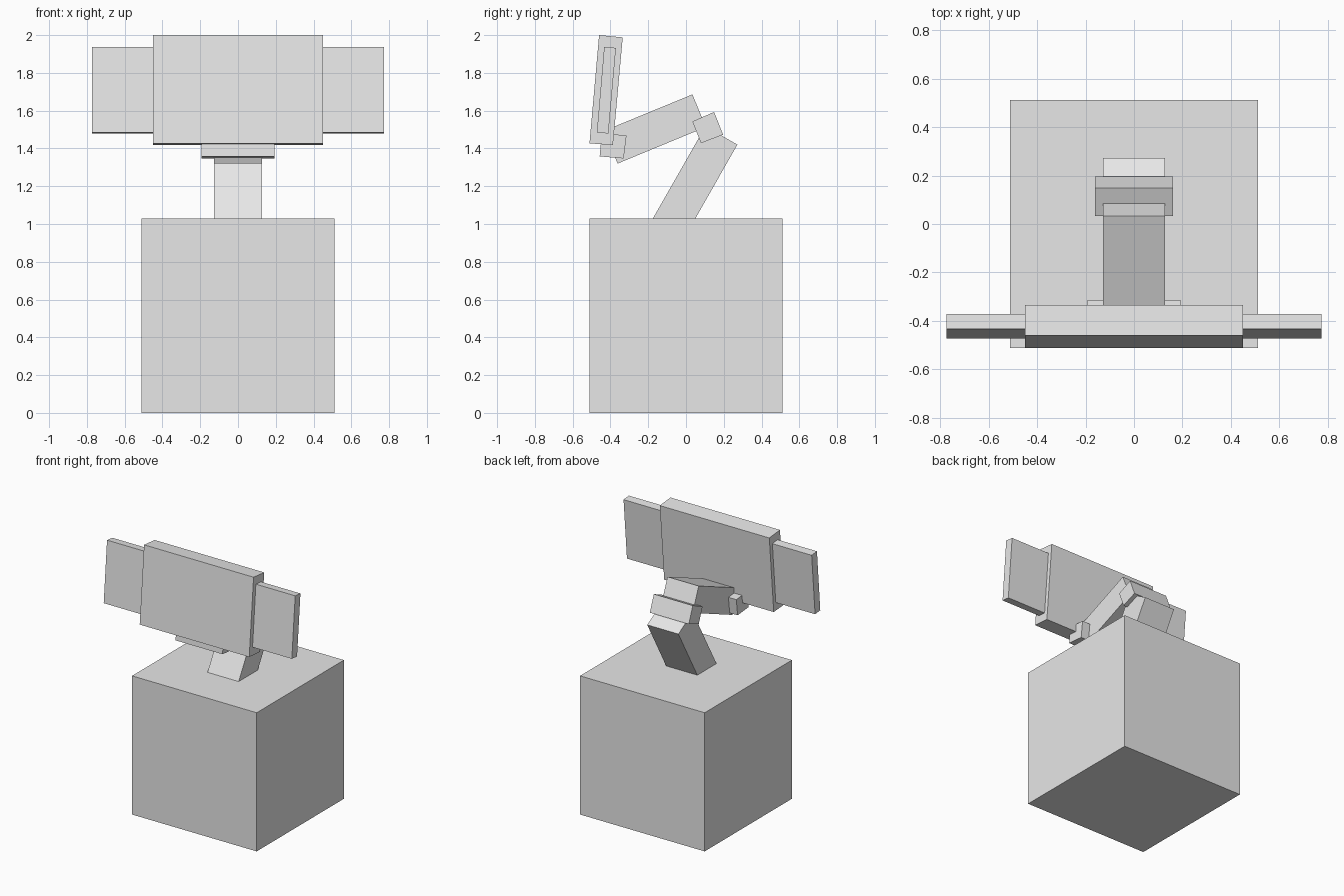
import bpy, bmesh

if "Cube" in bpy.data.objects:
    bpy.data.objects.remove(bpy.data.objects["Cube"])

grey = bpy.data.materials.new("plain_grey")
grey.diffuse_color = (0.8, 0.8, 0.8, 1)
grey.use_nodes = True
grey.node_tree.nodes["Principled BSDF"].inputs["Base Color"].default_value = grey.diffuse_color


def slab(name, profile, x0, x1):
    """Extrude a side profile of (y, z) points from x0 to x1."""
    bm = bmesh.new()
    face = bm.faces.new([bm.verts.new((x0, y, z)) for y, z in profile])
    ext = bmesh.ops.extrude_face_region(bm, geom=[face])
    verts = [v for v in ext["geom"] if isinstance(v, bmesh.types.BMVert)]
    bmesh.ops.translate(bm, verts=verts, vec=(x1 - x0, 0, 0))
    bmesh.ops.recalc_face_normals(bm, faces=bm.faces)
    mesh = bpy.data.meshes.new(name)
    bm.to_mesh(mesh)
    bm.free()
    mesh.materials.append(grey)
    obj = bpy.data.objects.new(name, mesh)
    bpy.context.collection.objects.link(obj)
    return obj


# Cube pedestal
slab("base", [(-.512, 0), (.512, 0), (.512, 1.03), (-.512, 1.03)], -.512, .512)

# Two-part leaning arm, its foot sunk into the base
slab("lower_arm", [(-.232, .93), (-.007, .93), (.272, 1.42), (.103, 1.517)], -.128, .128)
slab("upper_arm", [(.034, 1.686), (.105, 1.513), (-.362, 1.32), (-.435, 1.493)], -.128, .128)

# Elbow block and head bracket
slab("elbow", [(.034, 1.543), (.149, 1.593), (.196, 1.473), (.08, 1.428)], -.16, .16)
slab("head_bracket", [(-.446, 1.48), (-.315, 1.469), (-.33, 1.347), (-.457, 1.358)], -.193, .193)

# Tilted head panel with a thinner wing on each side
slab("head_panel", [(-.46, 2.0), (-.335, 1.988), (-.387, 1.418), (-.511, 1.427)], -.45, .45)
wing = [(-.433, 1.938), (-.371, 1.932), (-.411, 1.479), (-.472, 1.485)]
for side, name in ((-1, "left_wing"), (1, "right_wing")):
    slab(name, wing, side * .44, side * .773)
